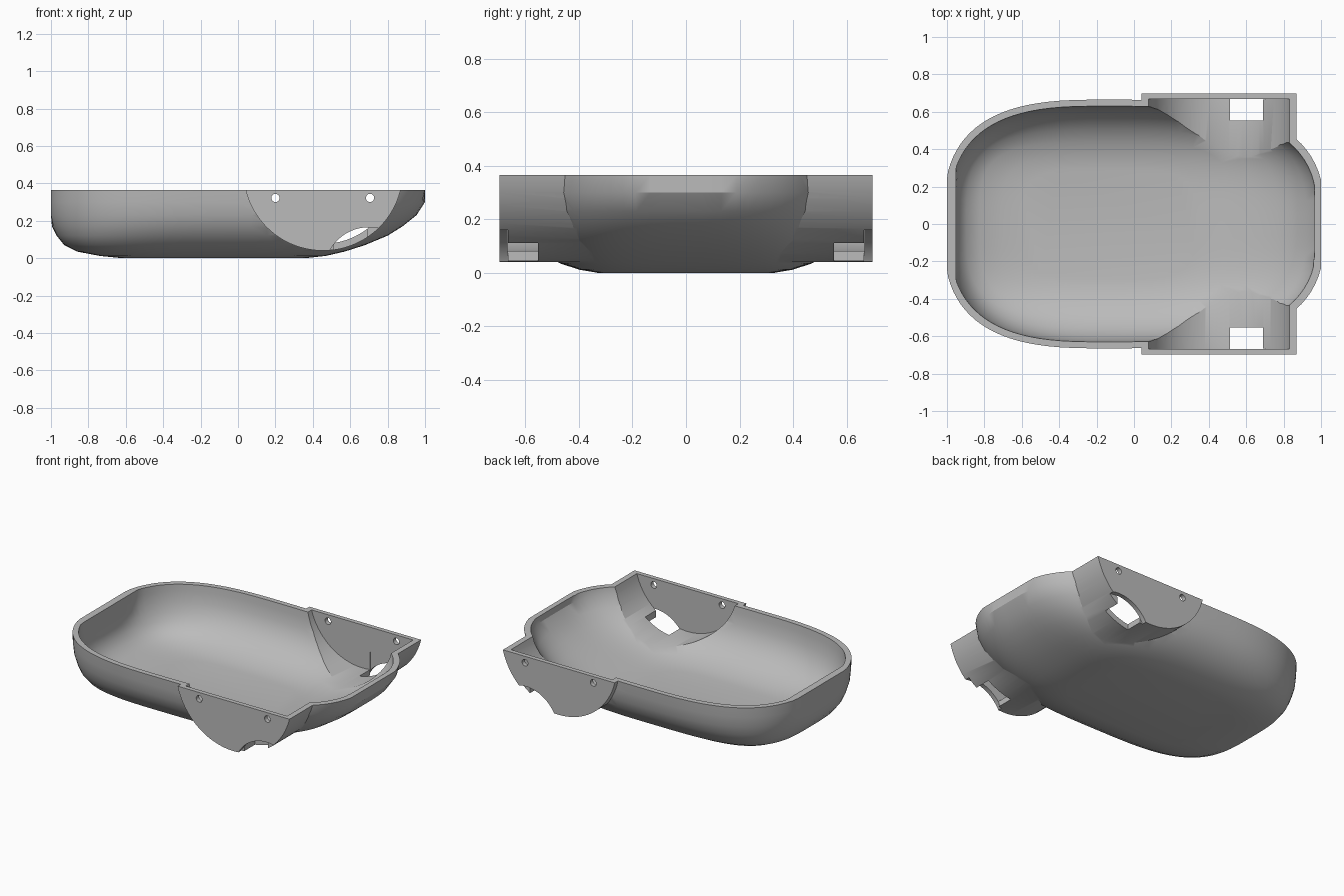
import bpy, bmesh, math
from mathutils import Matrix

old = bpy.data.objects.get("Cube")
if old:
    bpy.data.objects.remove(old, do_unlink=True)

grey = bpy.data.materials.new("plain_grey")
grey.use_nodes = True
grey.diffuse_color = (0.5, 0.5, 0.5, 1)
grey.node_tree.nodes["Principled BSDF"].inputs["Base Color"].default_value = (0.5, 0.5, 0.5, 1)

RIM = 0.365
WHEEL_X, WHEEL_Z = 0.455, 0.467


def make_object(name, bm, helper=True):
    bmesh.ops.recalc_face_normals(bm, faces=bm.faces)
    mesh = bpy.data.meshes.new(name)
    bm.to_mesh(mesh)
    bm.free()
    mesh.materials.append(grey)
    ob = bpy.data.objects.new(name, mesh)
    bpy.context.collection.objects.link(ob)
    ob.hide_render = helper
    return ob


# Levels of the rounded tub: height, rear end, nose end, half width, squareness
LEVELS = [
    (0.0, -0.62, 0.36, 0.33, 4.0),
    (0.012, -0.74, 0.47, 0.40, 4.0),
    (0.035, -0.86, 0.57, 0.47, 3.8),
    (0.07, -0.93, 0.68, 0.535, 3.5),
    (0.12, -0.97, 0.80, 0.59, 3.2),
    (0.17, -0.995, 0.88, 0.625, 3.0),
    (0.23, -1.015, 0.955, 0.65, 2.9),
    (0.30, -1.02, 1.005, 0.66, 2.9),
    (RIM, -1.02, 1.02, 0.665, 2.9),
    (0.42, -1.02, 1.02, 0.665, 2.9),
]


def tub(name, inset, lift, rear, nose, helper):
    """Loft superellipse outlines, with both ends trimmed flat."""
    bm = bmesh.new()
    count, mid = 96, -0.15
    rings = []
    for z, x0, x1, width, power in LEVELS:
        ring = []
        for i in range(count):
            a = 2 * math.pi * (i + 0.5) / count
            c, s = math.cos(a), math.sin(a)
            reach = (x1 - inset - mid) if c > 0 else (mid - x0 - inset)
            x = mid + math.copysign(reach * abs(c) ** (2 / power), c)
            y = math.copysign((width - inset) * abs(s) ** (2 / power), s)
            ring.append(bm.verts.new((min(max(x, rear), nose), y, z + lift)))
        rings.append(ring)
    for low, high in zip(rings, rings[1:]):
        for i in range(count):
            j = (i + 1) % count
            bm.faces.new((low[i], low[j], high[j], high[i]))
    bm.faces.new(rings[0])
    bm.faces.new(rings[-1])
    return make_object(name, bm, helper)


def drum(name, x, z, radius, y0, y1, side, segments=96):
    """Cylinder lying along y."""
    bm = bmesh.new()
    place = Matrix.Translation((x, side * (y0 + y1) / 2, z)) @ Matrix.Rotation(math.pi / 2, 4, "X")
    bmesh.ops.create_cone(bm, cap_ends=True, segments=segments, radius1=radius,
                          radius2=radius, depth=y1 - y0, matrix=place)
    return make_object(name, bm)


def box(name, low, high):
    bm = bmesh.new()
    bmesh.ops.create_cube(bm, size=1)
    for v in bm.verts:
        v.co = [l + (h - l) * (c + 0.5) for l, h, c in zip(low, high, v.co)]
    return make_object(name, bm)


shell = tub("tray_shell", 0, 0, -1, 1, False)
steps = []
SIDES = ((-1, "right"), (1, "left"))

# Wheel housings join the tub
for side, tag in SIDES:
    steps.append(("UNION", drum(tag + "_housing", WHEEL_X, WHEEL_Z, 0.427, 0.3, 0.697, side)))

# Hollow out the tub and trim the rim flat
steps.append(("DIFFERENCE", tub("tub_hollow", 0.033, 0.022, -0.953, 0.965, True)))
steps.append(("DIFFERENCE", box("rim_trim", (-2, -2, RIM), (2, 2, 2))))

for side, tag in SIDES:
    # Housing hollow and the arched notch in its end wall
    steps.append(("DIFFERENCE", drum(tag + "_hollow", WHEEL_X, WHEEL_Z, 0.39, 0.3, 0.667, side)))
    steps.append(("DIFFERENCE", drum(tag + "_notch", 0.699, -0.072, 0.237, 0.666, 0.8, side)))
    # Slot through the housing floor
    ys = sorted((side * 0.553, side * 0.668))
    steps.append(("DIFFERENCE", box(tag + "_slot", (0.513, ys[0], -0.1), (0.69, ys[1], 0.2))))
    # Screw holes
    for n, x in enumerate((0.2, 0.706)):
        steps.append(("DIFFERENCE", drum(f"{tag}_hole_{n + 1}", x, 0.322, 0.022, 0.6, 0.8, side, 24)))

for operation, tool in steps:
    mod = shell.modifiers.new(tool.name, "BOOLEAN")
    mod.operation = operation
    mod.solver = "EXACT"
    mod.object = tool

# Bake the cuts, then discard the cutters
bpy.context.view_layer.update()
final = bpy.data.meshes.new_from_object(shell.evaluated_get(bpy.context.evaluated_depsgraph_get()))
shell.modifiers.clear()
shell.data = final
final.materials.clear()
final.materials.append(grey)
for poly in final.polygons:
    poly.material_index = 0
for _, tool in steps:
    bpy.data.objects.remove(tool, do_unlink=True)

bpy.ops.object.select_all(action="DESELECT")
shell.select_set(True)
bpy.context.view_layer.objects.active = shell
bpy.ops.object.shade_smooth_by_angle(angle=math.radians(30))
